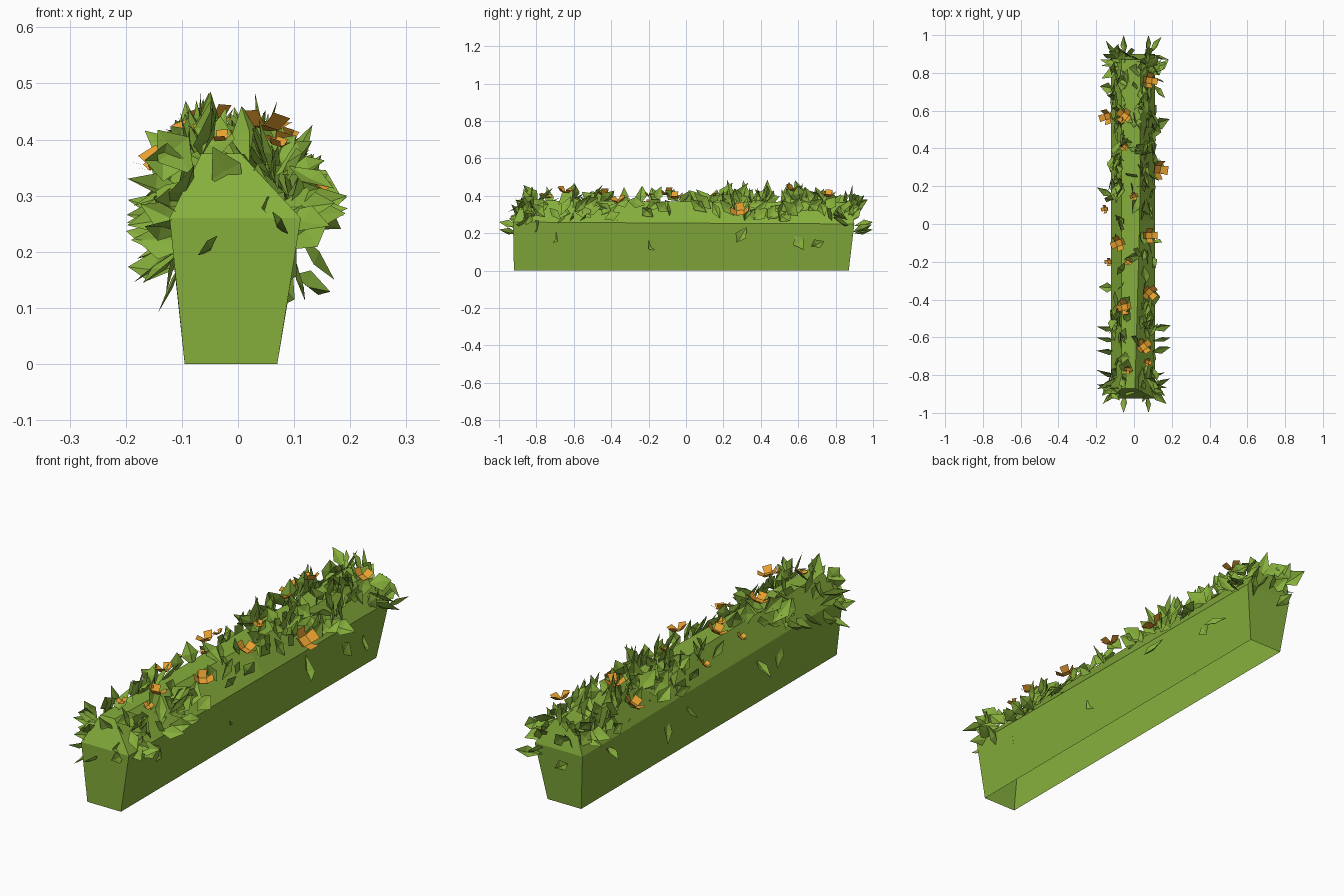
import bpy, bmesh, math, random
from mathutils import Vector, Matrix

if "Cube" in bpy.data.objects:
    bpy.data.objects.remove(bpy.data.objects["Cube"], do_unlink=True)
rng = random.Random(11)


def material(name, color):
    m = bpy.data.materials.new(name)
    m.use_nodes = True
    m.diffuse_color = color
    m.node_tree.nodes["Principled BSDF"].inputs["Base Color"].default_value = color
    return m


green = material("leaf green", (0.24, 0.43, 0.045, 1))
orange = material("flower orange", (0.82, 0.36, 0.03, 1))


def finish(bm, name, mat):
    me = bpy.data.meshes.new(name)
    bm.to_mesh(me)
    bm.free()
    me.materials.append(mat)
    ob = bpy.data.objects.new(name, me)
    bpy.context.collection.objects.link(ob)
    return ob


# Hedge body: tapered trough section lofted along y, open underneath
def section(ridge_x, drop, y_base, y_waist, y_top):
    return [(-0.095, y_base, 0), (-0.122, y_waist, 0.26 - drop), (-0.065, y_top, 0.375 - drop),
            (ridge_x, y_top, 0.375 - drop), (0.112, y_waist, 0.26 - drop), (0.07, y_base, 0)]


bm = bmesh.new()
rings = [[bm.verts.new(p) for p in section(*args)] for args in (
    (0.005, 0, -0.92, -0.925, -0.87),
    (0.03, 0.006, 0.02, 0.02, 0.02),
    (0.035, 0.01, 0.87, 0.9, 0.87))]
for a, b in zip(rings, rings[1:]):
    for i in range(5):
        bm.faces.new((a[i], b[i], b[i + 1], a[i + 1]))
for r, step in ((rings[0], 1), (rings[-1], -1)):
    for loop in ((0, 1, 4, 5), (1, 2, 3, 4)):
        bm.faces.new([r[i] for i in loop[::step]])
bmesh.ops.recalc_face_normals(bm, faces=bm.faces)
finish(bm, "hedge_body", green)


# Leaf: broad pointed kite folded along its midrib
def leaf(bm, base, direction, normal, length, width):
    d = Vector(direction).normalized()
    n = Vector(normal)
    n = n - d * n.dot(d)
    if n.length < 0.05:
        n = d.orthogonal()
    n.normalize()
    s = d.cross(n)
    base = Vector(base)
    lift = width * rng.uniform(0.05, 0.2)
    mid = base + d * length * rng.uniform(0.4, 0.6)
    pts = [base, mid - n * lift, base + d * length,
           mid + s * width / 2 + n * lift * 0.4, mid - s * width / 2 + n * lift * 0.4]
    for p in pts:
        p.x = max(-0.21, min(0.21, p.x))
        p.y = max(-1, min(1, p.y))
        p.z = max(0.08, min(0.495, p.z))
    v = [bm.verts.new(p) for p in pts]
    for tri in ((0, 3, 1), (3, 2, 1), (0, 1, 4), (4, 1, 2)):
        bm.faces.new([v[i] for i in tri])


def wobble(v, amount):
    return Vector(v) + Vector([rng.uniform(-amount, amount) for _ in range(3)])


def size():
    return rng.uniform(0.08, 0.135), rng.uniform(0.045, 0.08)


def pick_y():
    # Thicker growth near both ends, thinner just in front of the middle
    while True:
        y = rng.uniform(-0.88, 0.86)
        if rng.random() < (0.45 if -0.55 < y < 0.1 else 0.9):
            return y


# Leaves lying along the sloped shoulders, both sides
bm = bmesh.new()
for side in (-1, 1):
    for _ in range(75):
        t = rng.random()
        x = (0.112 - 0.075 * t) if side > 0 else (-0.122 + 0.057 * t)
        out = Vector((side * 0.85, 0, 0.5))
        along = Vector((-side * 0.25, rng.uniform(-0.8, 0.8), rng.uniform(-0.1, 0.6)))
        leaf(bm, (x, pick_y(), 0.265 + 0.105 * t), wobble(along + out * 0.25, 0.25),
             wobble(out, 0.6), *size())

# Leaves standing along the ridge, taller toward the back
for _ in range(42):
    x = rng.choice((-0.07, -0.05, 0.02, 0.045))
    y = pick_y()
    rise = 0.7 if y > 0.25 else 0.4
    leaf(bm, (x, y, 0.355), wobble((0, rng.uniform(-0.6, 0.6), rise), 0.35),
         wobble((x * 8, 0, 0.4), 0.6), *size())

# Sparse leaves on the side walls
for side in (-1, 1):
    for _ in range(6):
        z = rng.uniform(0.15, 0.24)
        leaf(bm, (side * (0.078 + 0.12 * z), rng.uniform(-0.7, 0.8), z),
             wobble((side * 0.12, 0, -0.2), 0.35), (side, 0, 0.3), *size())

# Leaves gathered around the corners of both ends
for end in (-1, 1):
    for side in (-1, 1):
        for _ in range(8):
            base = (side * rng.uniform(0.06, 0.1), end * rng.uniform(0.78, 0.9),
                    rng.uniform(0.18, 0.36))
            leaf(bm, base, wobble((side * 0.4, end * 0.2, 0), 0.45),
                 wobble((side * 0.5, end * 0.6, 0.3), 0.4), *size())
    for _ in range(5):
        base = (rng.uniform(-0.1, 0.09), end * 0.87, rng.uniform(0.25, 0.36))
        leaf(bm, base, wobble((0, end * 0.15, 0.3), 0.35), wobble((0, end, 0.4), 0.4), *size())
    # Outermost leaf tips
    for x, z in ((-0.05, 0.2), (0.07, 0.24)):
        base = Vector((x, end * 0.9, z))
        tip = Vector((x * 1.1, end, z + 0.02))
        leaf(bm, base, tip - base, (x, 0, 0.05), (tip - base).length, 0.05)
# Wide sprays low on the front half
for y in (-0.56, -0.62, -0.68, -0.86):
    for side in (-1, 1):
        leaf(bm, (side * 0.09, y, 0.27), wobble((side, 0.2, 0.1), 0.3), wobble((0, -1, 0.5), 0.3),
             0.11, 0.06)
finish(bm, "leaves", green)


# Flowers: a square heart with four flaring petals
def flower(bm, pos, r, lean=4):
    tilt = Vector((pos[0] * lean, rng.uniform(-0.3, 0.3), 1)).normalized()
    place = (Matrix.Translation(pos) @ tilt.to_track_quat('Z', 'Y').to_matrix().to_4x4()
             @ Matrix.Rotation(rng.uniform(-0.3, 0.3), 4, 'Z'))

    def vert(x, y, z):
        return bm.verts.new(place @ Vector((x * r, y * r, z * r)))
    heart = [vert(x, y, 0) for x, y in ((-.4, -.4), (.4, -.4), (.4, .4), (-.4, .4))]
    bm.faces.new(heart)
    for k in range(4):
        turn = Matrix.Rotation(k * math.pi / 2, 3, 'Z')
        outer = [vert(*(turn @ Vector(p))) for p in ((0.48, -1, 0.55), (-0.48, -1, 0.55))]
        bm.faces.new((heart[(k + 1) % 4], heart[k], outer[1], outer[0]))


BIG = [(.08, .76, .40), (-.14, .57, .36), (-.05, .57, .43), (-.08, -.10, .41),
       (.08, -.06, .39), (.08, -.36, .37), (-.05, -.44, .41), (.05, -.65, .42)]
SMALL = [(-.05, .41, .41), (0, .15, .40), (-.03, -.2, .40), (-.03, -.77, .40),
         (.07, -.73, .39), (-.15, .08, .35), (-.13, -.2, .36)]
bm = bmesh.new()
for p in BIG:
    flower(bm, p, 0.04)
for p in SMALL:
    flower(bm, p, 0.022)
flower(bm, (.125, .29, .31), 0.05, lean=7)
finish(bm, "flowers", orange)
